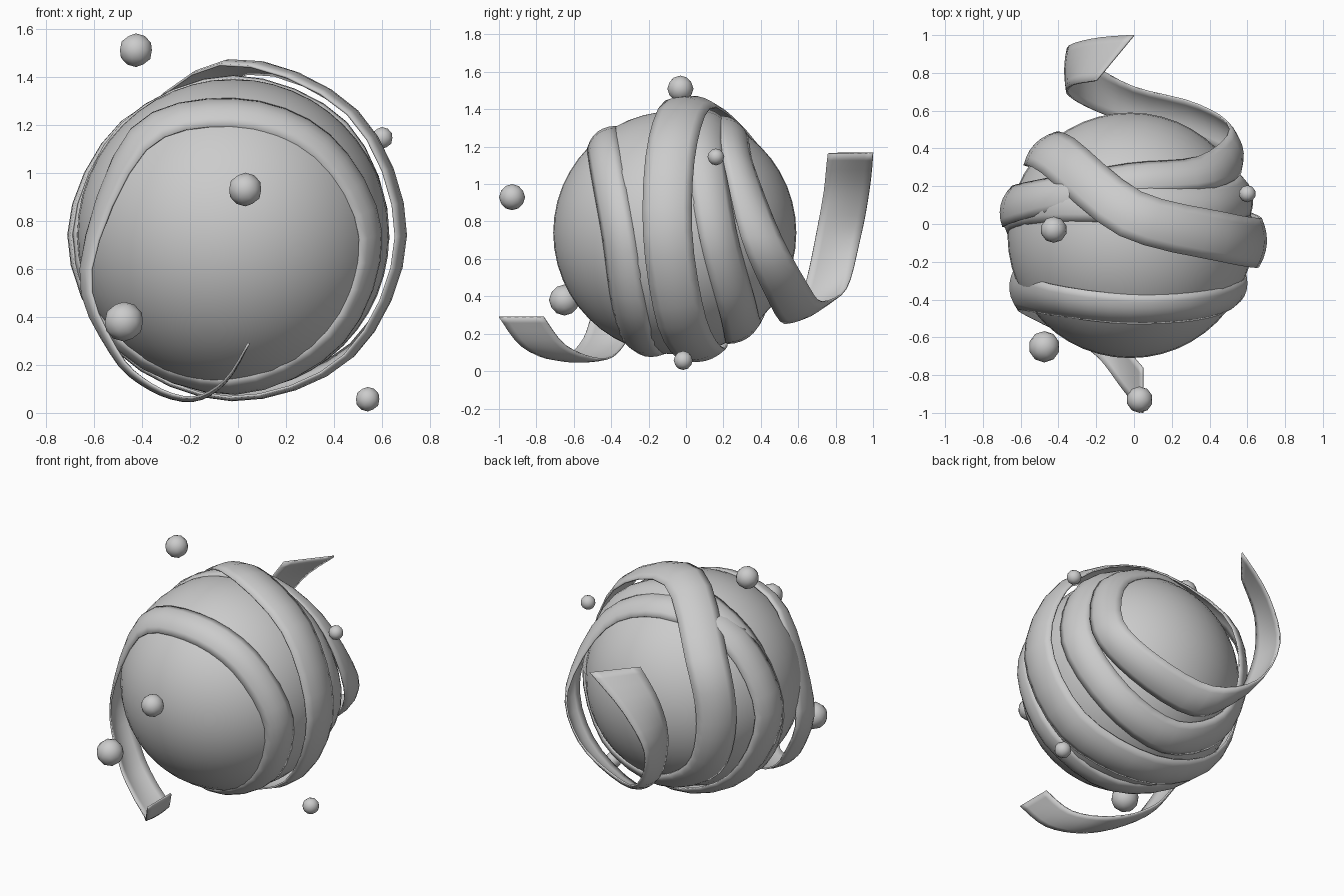
import bpy, math
from mathutils import Vector

if "Cube" in bpy.data.objects:
    bpy.data.objects.remove(bpy.data.objects["Cube"])

C = Vector((-0.02, -0.06, 0.74))      # centre of the big ball


def smooth(ob):
    bpy.context.view_layer.objects.active = ob
    ob.select_set(True)
    bpy.ops.object.shade_smooth_by_angle(angle=math.radians(40))
    ob.select_set(False)


# Big ball
bpy.ops.mesh.primitive_uv_sphere_add(segments=48, ring_count=24, radius=0.65, location=C)
bpy.context.object.name = "big_ball"
smooth(bpy.context.object)

# Small floating balls
for i, (x, y, z, r) in enumerate([(-0.425, -0.03, 1.51, 0.07), (0.03, -0.93, 0.93, 0.07),
                                  (-0.475, -0.65, 0.38, 0.083), (0.6, 0.16, 1.145, 0.045),
                                  (0.54, -0.015, 0.057, 0.051)]):
    bpy.ops.mesh.primitive_ico_sphere_add(subdivisions=2, radius=r, location=(x, y, z))
    bpy.context.object.name = f"small_ball_{i + 1}"
    bpy.ops.object.shade_smooth()
    bpy.context.object.select_set(False)


def on_ball(deg, y, r):
    """Point at distance r from the ball centre; angle runs bottom, left, top, right."""
    a, dy = math.radians(deg), y - C.y
    q = math.sqrt(r * r - dy * dy)
    return C + Vector((-math.sin(a) * q, dy, -math.cos(a) * q))


# Ribbon path: free tails are (point, side direction, width)
front_tail = [((0.045, -0.88, 0.29), (0, 1, 0), 0.24), ((-0.05, -0.76, 0.13), (0, 1, 0), 0.24),
              ((-0.19, -0.58, 0.05), (0, 1, 0), 0.25), ((-0.37, -0.47, 0.10), (0, 1, 0), 0.24),
              ((-0.53, -0.40, 0.25), (0, 1, 0), 0.23), ((-0.655, -0.35, 0.6), (-0.1, 1, 0), 0.21)]
back_tail = [((0.57, 0.41, 0.72), (-0.28, 1, 0.05), 0.22), ((0.38, 0.54, 0.43), (-0.2, 0.9, 0.3), 0.23),
             ((0.0, 0.64, 0.29), (0, 0.86, 0.5), 0.23), ((-0.26, 0.74, 0.41), (0, 1, 0.15), 0.24),
             ((-0.365, 0.81, 0.7), (0, 1, 0), 0.24), ((-0.28, 0.86, 0.96), (0.4, 1, 0), 0.26),
             ((-0.1, 0.88, 1.165), (0.2, 0.24, 0), 0.31)]
# Wrapped section: angle steps of 45 degrees, (y, distance from centre, width)
wraps = [(-.42, .69, .20), (-.47, .675, .19), (-.45, .675, .19), (-.38, .68, .19), (-.31, .675, .2),
         (-.22, .675, .2), (-.08, .675, .2), (.06, .675, .21), (.12, .675, .21), (.12, .68, .21),
         (.11, .68, .21), (.18, .68, .21), (.29, .68, .21), (.33, .68, .22), (.38, .685, .23),
         (.42, .695, .24), (.38, .715, .25), (.06, .735, .26), (-.07, .73, .26), (-.1, .72, .26),
         (-.02, .71, .26), (.10, .70, .24), (.12, .70, .23), (.10, .70, .22), (.16, .69, .2),
         (.25, .68, .19), (.29, .69, .19)]

keys = [(Vector(p), Vector(s).normalized(), w) for p, s, w in front_tail]
pts = [on_ball(135 + 45 * i, y, r) for i, (y, r, w) in enumerate(wraps)]
ext = [keys[-1][0]] + pts + [Vector(back_tail[0][0])]
for i, p in enumerate(pts):
    side = (p - C).cross(ext[i + 2] - ext[i]).normalized()
    if side.y < 0:                     # keep the side pointing to the back
        side = -side
    keys.append((p, side, wraps[i][2]))
keys += [(Vector(p), Vector(s).normalized(), w) for p, s, w in back_tail]


def spline(a, b, c, d, t):
    return 0.5 * (2 * b + (c - a) * t + (2 * a - 5 * b + 4 * c - d) * t ** 2
                  + (3 * b - a - 3 * c + d) * t ** 3)


STEPS, ACROSS = 4, 6
samples = []
for i in range(len(keys) - 1):
    k = [keys[max(0, min(len(keys) - 1, i + j))] for j in (-1, 0, 1, 2)]
    for s in range(STEPS + (i == len(keys) - 2)):
        samples.append([spline(*[q[n] for q in k], s / STEPS) for n in range(3)])

# Ribbon: domed strip swept along the path
verts, faces = [], []
for i, (p, side, w) in enumerate(samples):
    tan = samples[min(i + 1, len(samples) - 1)][0] - samples[max(i - 1, 0)][0]
    side = side.normalized()
    nor = tan.cross(side).normalized()
    dome = 0.035 * min(1, i / 20, (len(samples) - 1 - i) / 20)
    for j in range(ACROSS + 1):
        u = 2 * j / ACROSS - 1
        verts.append(p + side * (u * w / 2) - nor * (dome * u * u))
row = ACROSS + 1
for i in range(len(samples) - 1):
    for j in range(ACROSS):
        a = i * row + j
        faces.append((a, a + row, a + row + 1, a + 1))
me = bpy.data.meshes.new("ribbon")
me.from_pydata(verts, [], faces)
ribbon = bpy.data.objects.new("ribbon", me)
bpy.context.collection.objects.link(ribbon)
smooth(ribbon)
mod = ribbon.modifiers.new("thickness", 'SOLIDIFY')
mod.thickness = 0.01
mod.offset = 0
